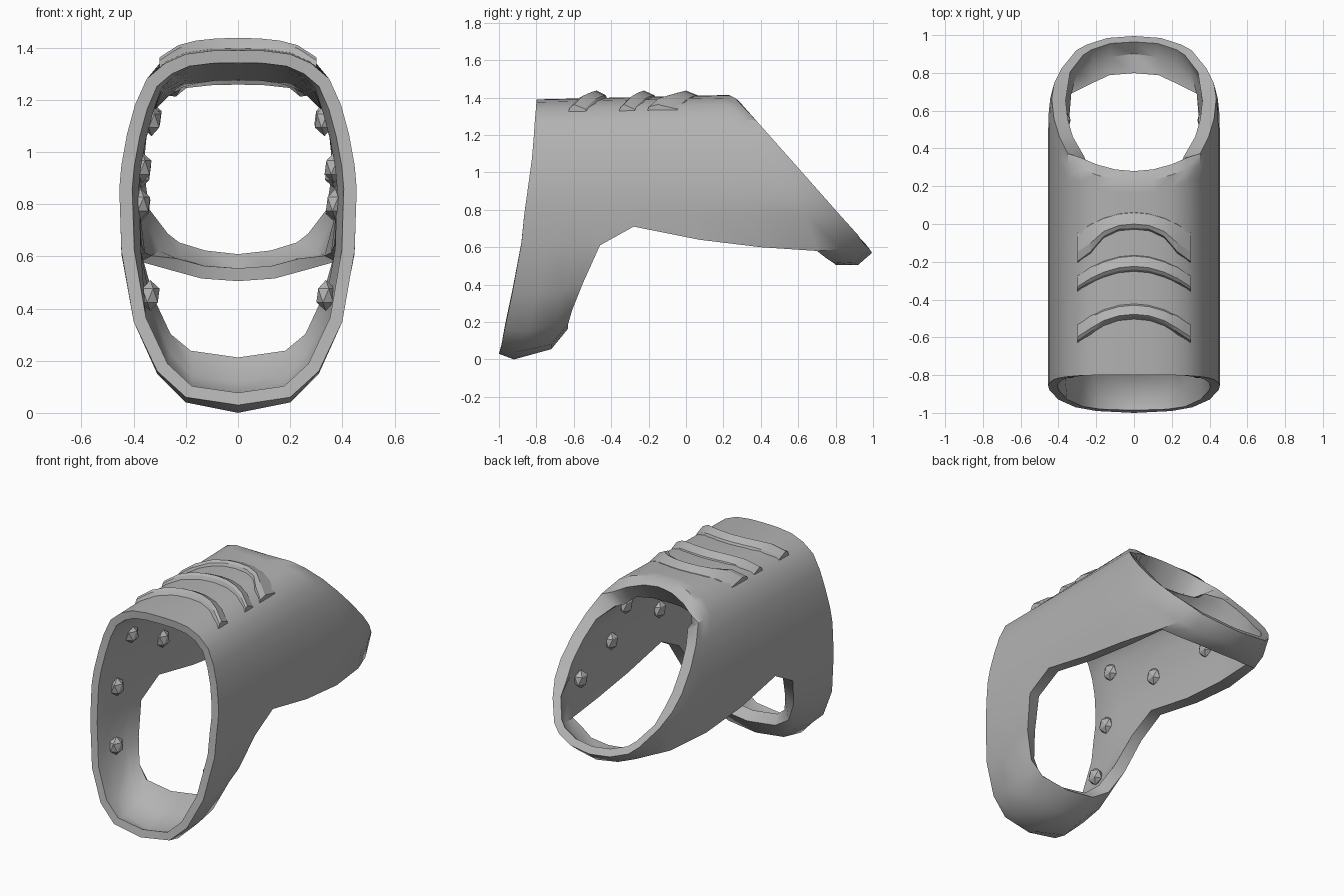
import bpy, bmesh, math
from mathutils import Vector

if "Cube" in bpy.data.objects:
    bpy.data.objects.remove(bpy.data.objects["Cube"])

grey = bpy.data.materials.new("plain grey")
grey.use_nodes = True
grey.diffuse_color = (0.45, 0.45, 0.45, 1)
grey.node_tree.nodes["Principled BSDF"].inputs["Base Color"].default_value = (0.45, 0.45, 0.45, 1)


def lerp(a, b, t):
    return a + (b - a) * t


def clamp(v):
    return max(0, min(1, v))


def interp(table, v):
    # piecewise linear lookup in (key, value) pairs with rising keys
    for (a, p), (b, q) in zip(table, table[1:]):
        if v <= b:
            return lerp(p, q, clamp((v - a) / (b - a)))
    return table[-1][1]


def smooth(ob, angle):
    bpy.ops.object.select_all(action='DESELECT')
    ob.select_set(True)
    bpy.context.view_layer.objects.active = ob
    bpy.ops.object.shade_smooth_by_angle(angle=math.radians(angle))


def make(name, bm):
    bmesh.ops.remove_doubles(bm, verts=bm.verts, dist=0.002)
    bmesh.ops.recalc_face_normals(bm, faces=bm.faces)
    mesh = bpy.data.meshes.new(name)
    bm.to_mesh(mesh)
    bm.free()
    mesh.materials.append(grey)
    ob = bpy.data.objects.new(name, mesh)
    bpy.context.collection.objects.link(ob)
    return ob


def patch(bm, columns):
    # quads between neighbouring columns, on both sides of the model
    for side in (1, -1):
        grid = [[bm.verts.new((side * x, y, z)) for x, y, z in col] for col in columns]
        for a, b in zip(grid, grid[1:]):
            for k in range(len(a) - 1):
                quad = [a[k], b[k], b[k + 1], a[k + 1]]
                bm.faces.new(quad if side > 0 else quad[::-1])


# Half outline of the sleeve, from roof centre to lower wall: x, z
arch = [(0, 1.415), (.1, 1.413), (.2, 1.40), (.28, 1.365), (.35, 1.28), (.395, 1.18),
        (.425, 1.07), (.447, .95), (.455, .86), (.452, .77)]
front_y = [(0, -1), (.35, -.94), (.7, -.875), (1.1, -.82), (1.4, -.8)]
rows = [0, .08, .16, .24, .34, .53, .72, .89, .95, 1]
low_edge = [(.447, -.88, .62), (.447, -.73, .62), (.447, -.57, .61), (.447, -.46, .61),
            (.447, -.28, .71), (.445, .07, .64), (.43, .4, .60), (.375, .70, .58),
            (.335, .83, .59), (.305, .92, .665)]


def taper(y):
    # rounded narrowing toward the rear tip
    return (1 - min(.999, max(0, (y - .5) / .5)) ** 2.5) ** .4


columns = []
for x, z in arch:
    # the rear opening is a slanted cut, rounded across the roof
    y0, y1 = interp(front_y, z), .28 + max(0, 1.385 - z) * .886
    if x < .3:
        y1 = .28 + .9 * x * x
    col = []
    for t in rows:
        y = lerp(y0, y1, t)
        droop = .025 * (1 - t) if z > 1.3 else 0
        top = 1.385 - (y - .28) / .886 if t == 1 else z
        col.append((x * taper(y), y, min(top, z - droop)))
    columns.append(col)
columns.append(low_edge)

bm = bmesh.new()
patch(bm, columns)
# Chin strap joins the front rows, rear bar joins the last rows
patch(bm, [low_edge[:4],
           [(.40, -.93, .35), (.40, -.80, .35), (.40, -.66, .37), (.39, -.55, .41)],
           [(.31, -.97, .16), (.31, -.85, .15), (.31, -.70, .18), (.31, -.61, .26)],
           [(.20, -.99, .06), (.20, -.90, .04), (.20, -.72, .08), (.20, -.63, .19)],
           [(0, -1, .03), (0, -.92, 0), (0, -.72, .055), (0, -.63, .165)]])
patch(bm, [low_edge[-3:],
           [(.25, .745, .545), (.24, .86, .55), (.25, .95, .62)],
           [(.14, .79, .515), (.14, .90, .52), (.14, .985, .585)],
           [(0, .80, .505), (0, .92, .505), (0, .995, .57)]])
shell = make("sleeve_shell", bm)

# Thick walls, heaviest at the rear of the roof
group = shell.vertex_groups.new(name="thickness")
for v in shell.data.vertices:
    x, y, z = v.co
    w = .33 if y < -.8 or (y > .6 and z < .8) else .5
    roof_w = lerp(.32, 1, clamp((y + .8) / 1.1))
    group.add([v.index], lerp(w, roof_w, clamp((z - 1.2) / .18)), 'REPLACE')
solid = shell.modifiers.new("walls", 'SOLIDIFY')
solid.thickness = .15
solid.offset = -1
solid.vertex_group = group.name
bpy.context.view_layer.objects.active = shell
bpy.ops.object.modifier_apply(modifier=solid.name)
smooth(shell, 40)

# Curved raised ridges across the roof
roof = arch[:5]


def ridge(name, y_front, y_back, flare):
    bm = bmesh.new()
    cols = []
    for x in (0, .08, .16, .23, .30):
        bow = 1.2 * x * x
        z = interp(roof, x) - .012
        yf, yb = y_front - bow - flare * clamp((x - .14) / .1), y_back - bow
        ym = lerp(yf, yb, .4)
        cols.append([(x, yf, z - .02), (x, yf + .02, z + .022), (x, ym, z + .034),
                     (x, yb, z + .01), (x, yb + .02, z - .03), (x, yf, z - .02)])
    patch(bm, cols)
    bmesh.ops.remove_doubles(bm, verts=bm.verts, dist=0.001)
    bmesh.ops.holes_fill(bm, edges=[e for e in bm.edges if e.is_boundary], sides=8)
    smooth(make(name, bm), 25)


ridge("rear_ridge", -.04, .06, .07)
ridge("middle_ridge", -.26, -.17, 0)
ridge("front_ridge", -.51, -.43, .02)

# Faceted studs on the inside of both walls: y, z
half_width = [(.35, .40), (.62, .445)] + [(z, x) for x, z in arch[:2:-1]]
studs = [(-.62, 1.12), (-.25, .94), (-.71, .80), (-.77, .45),
         (.55, .79), (.24, .92), (.15, 1.13)]
for side, label in ((1, "left"), (-1, "right")):
    bm = bmesh.new()
    for y, z in studs:
        made = bmesh.ops.create_icosphere(bm, subdivisions=1, radius=.054)
        x = side * (interp(half_width, z) * taper(y) - .08)
        for v in made["verts"]:
            v.co = Vector((v.co.x * .75 + x, v.co.y + y, v.co.z * 1.1 + z))
    smooth(make(label + "_inner_studs", bm), 20)
